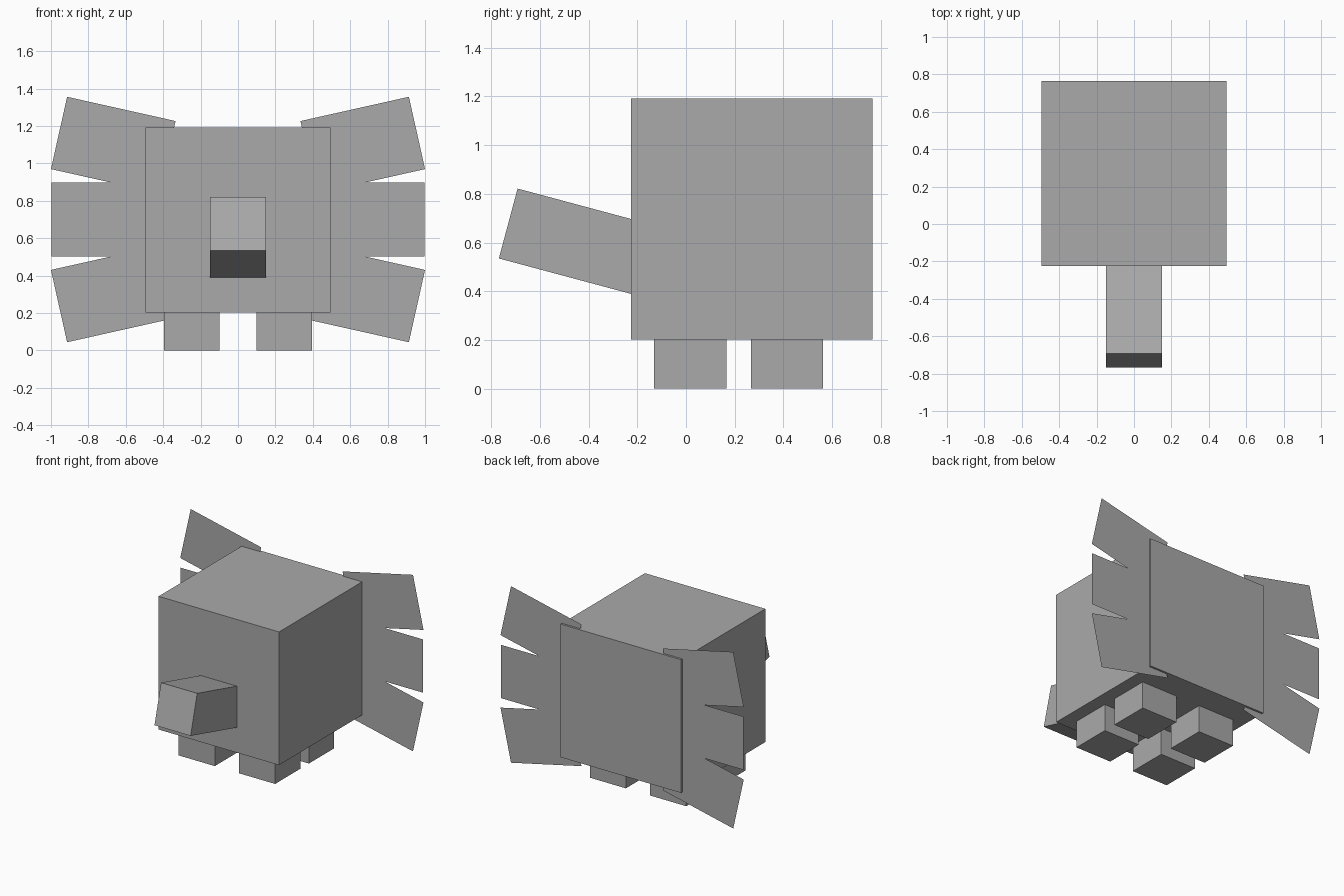
import bpy, math
from mathutils import Matrix, Vector

if "Cube" in bpy.data.objects:
    bpy.data.objects.remove(bpy.data.objects["Cube"])

grey = bpy.data.materials.new("plain grey")
grey.diffuse_color = (0.4, 0.4, 0.4, 1)
grey.use_nodes = True
grey.node_tree.nodes["Principled BSDF"].inputs["Base Color"].default_value = grey.diffuse_color


def finish(name):
    ob = bpy.context.object
    ob.name = name
    ob.data.materials.append(grey)
    return ob


def box(name, size, centre, tilt=0):
    """Box turned about the x axis by tilt degrees."""
    bpy.ops.mesh.primitive_cube_add(size=1)
    ob = finish(name)
    ob.data.transform(Matrix.Translation(Vector(centre))
                      @ Matrix.Rotation(math.radians(tilt), 4, 'X')
                      @ Matrix.Diagonal((*size, 1)))
    return ob


def flap(name, centre, turn):
    """Paper-thin upright rectangle turned about the y axis."""
    bpy.ops.mesh.primitive_plane_add(size=1)
    ob = finish(name)
    ob.data.transform(Matrix.Translation(Vector(centre))
                      @ Matrix.Rotation(math.radians(turn), 4, 'Y')
                      @ Matrix.Rotation(math.radians(90), 4, 'X')
                      @ Matrix.Diagonal((0.594, 0.396, 1, 1)))
    return ob


# Cube body
box("body", (0.99, 0.99, 0.99), (0, 0.27, 0.697))

# Snout, tilted upwards, its root buried in the body
length, thick, tilt = 0.594, 0.297, math.radians(-15)
tip = Vector((0, -0.73, 0.678))
inward = Vector((0, math.cos(tilt), math.sin(tilt)))
box("snout", (0.297, length, thick), tip + inward * length / 2, -15)

# Four stubby legs
for side, sx in (("left", -1), ("right", 1)):
    for end, y in (("front", 0.018), ("back", 0.415)):
        box(f"{end}_{side}_leg", (0.297, 0.297, 0.202), (sx * 0.248, y, 0.101))

# Three thin flaps fanned out on each side, just ahead of the back face
for side, sx in (("left", -1), ("right", 1)):
    flap(f"upper_{side}_flap", (sx * 0.667, 0.75, 1.098), -12.6 * sx)
    flap(f"middle_{side}_flap", (sx * 0.70, 0.75, 0.70), 0)
    flap(f"lower_{side}_flap", (sx * 0.667, 0.75, 0.302), 12.6 * sx)
